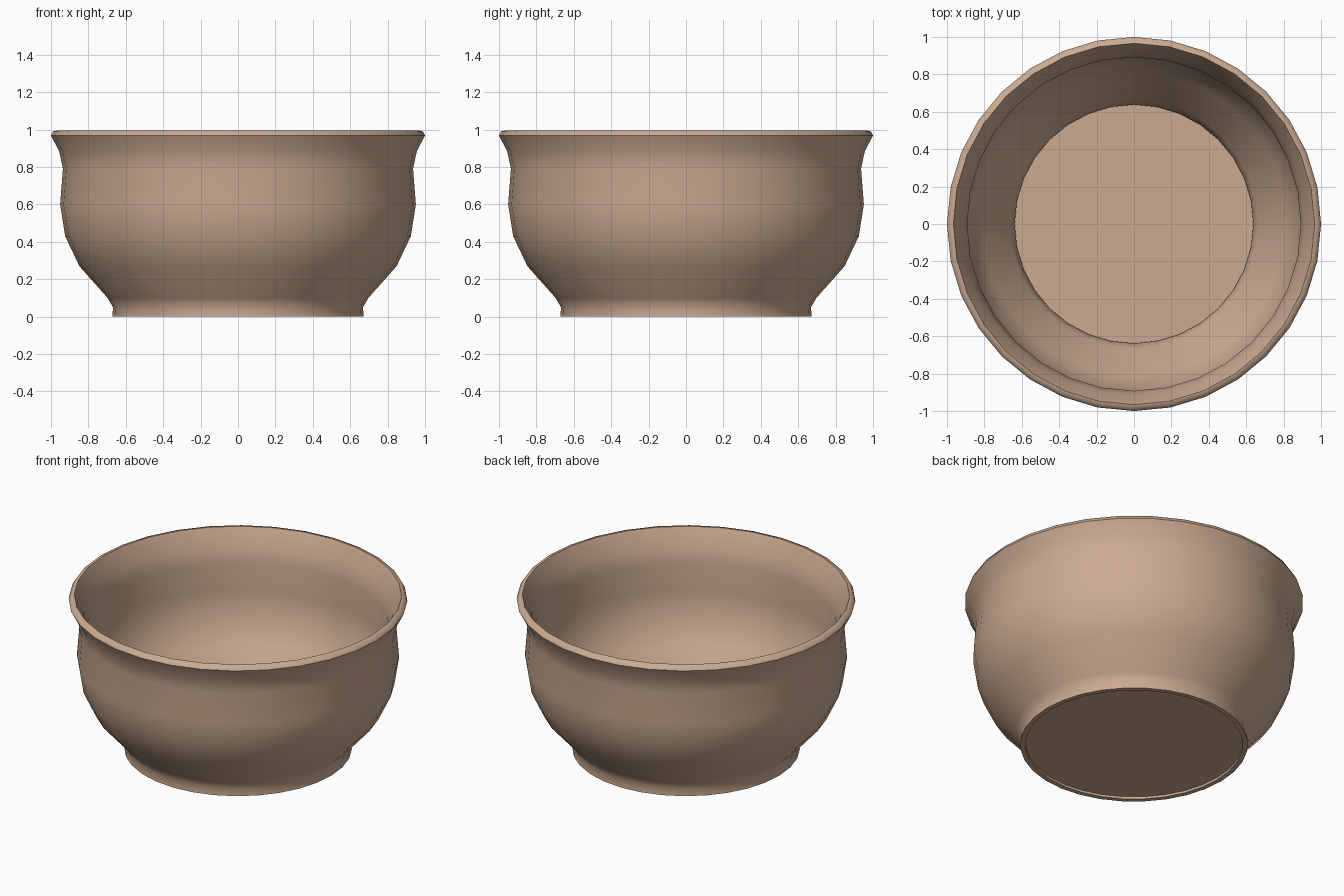
import bpy, bmesh, math

cube = bpy.data.objects.get("Cube")
if cube:
    bpy.data.objects.remove(cube, do_unlink=True)

SIDES = 32

# Single clay colour
clay = bpy.data.materials.new("tan_clay")
clay.use_nodes = True
colour = (0.60, 0.405, 0.285, 1.0)
clay.diffuse_color = colour
clay.node_tree.nodes["Principled BSDF"].inputs["Base Color"].default_value = colour


def lathe(name, profile, closed, smooth_angle):
    """Turn an (r, z) profile around the z axis."""
    bm = bmesh.new()
    rings = []
    for r, z in profile:
        if r == 0:
            rings.append([bm.verts.new((0, 0, z))] * SIDES)
            continue
        rings.append([bm.verts.new((r * math.cos(2 * math.pi * i / SIDES),
                                    r * math.sin(2 * math.pi * i / SIDES), z))
                      for i in range(SIDES)])
    pairs = list(zip(rings, rings[1:]))
    if closed:
        pairs.append((rings[-1], rings[0]))
    for low, high in pairs:
        for i in range(SIDES):
            j = (i + 1) % SIDES
            corners = dict.fromkeys((low[i], low[j], high[j], high[i]))
            bm.faces.new(list(corners))
    bmesh.ops.recalc_face_normals(bm, faces=bm.faces)
    mesh = bpy.data.meshes.new(name)
    bm.to_mesh(mesh)
    bm.free()
    mesh.materials.append(clay)
    obj = bpy.data.objects.new(name, mesh)
    bpy.context.collection.objects.link(obj)
    bpy.ops.object.select_all(action='DESELECT')
    obj.select_set(True)
    bpy.context.view_layer.objects.active = obj
    bpy.ops.object.shade_smooth_by_angle(angle=math.radians(smooth_angle))
    return obj


# Outer wall from foot to rim, then inner wall back down
outer = [(0.672, 0.0), (0.668, 0.05), (0.697, 0.10), (0.848, 0.27), (0.924, 0.43),
         (0.951, 0.60), (0.936, 0.79), (0.956, 0.885), (1.0, 0.968)]
rim = [(0.988, 0.991), (0.966, 0.995)]
inner = [(0.915, 0.89), (0.892, 0.79), (0.907, 0.60), (0.882, 0.44),
         (0.812, 0.295), (0.664, 0.125), (0.638, 0.05), (0.642, 0.0)]
lathe("bowl_wall", outer + rim + inner, True, 55)

# Thin floor set just above the foot ring
lathe("bowl_floor", [(0, 0.014), (0.641, 0.014), (0.641, 0.022), (0, 0.022)], False, 30)
